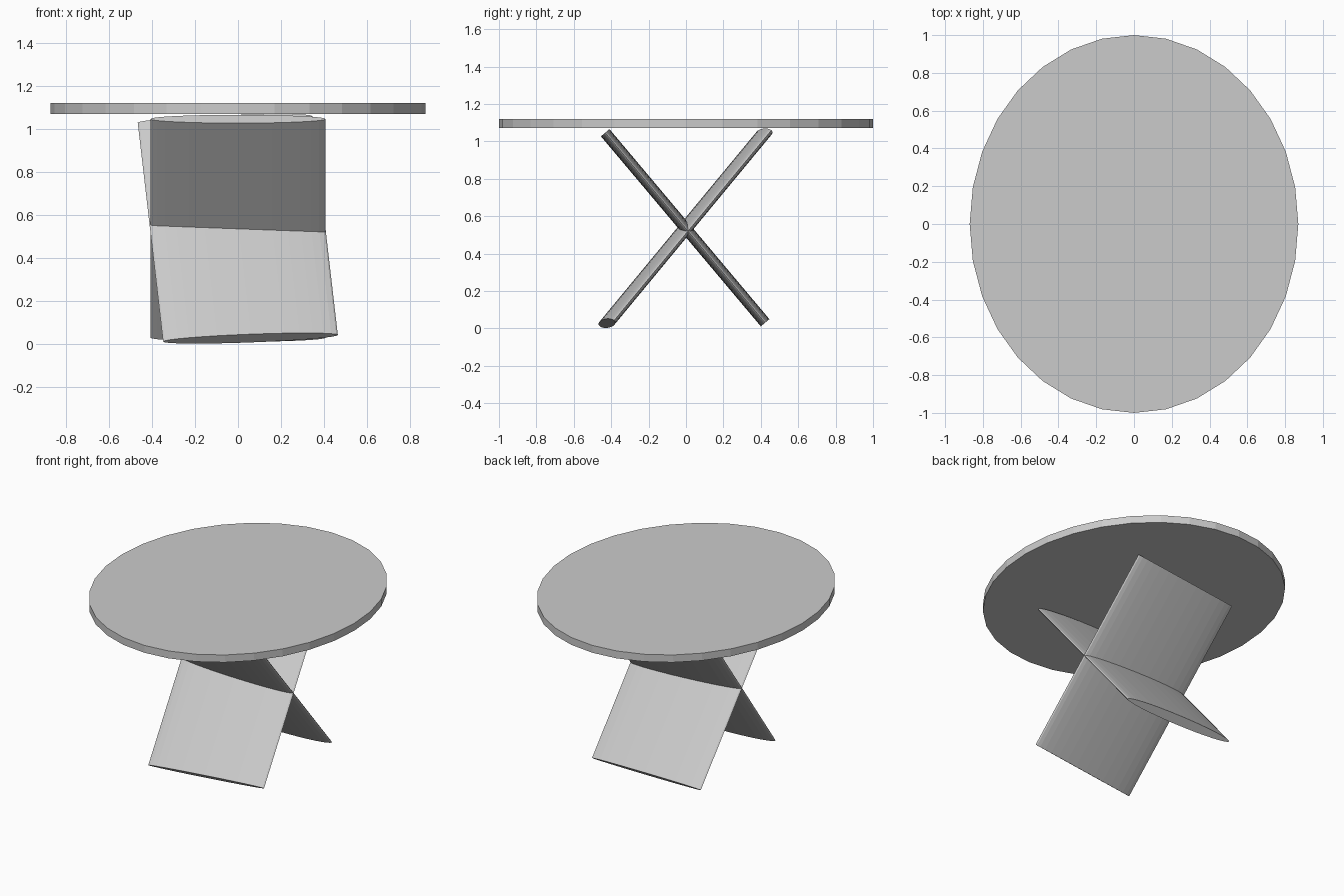
import bpy
from mathutils import Vector, Matrix

if "Cube" in bpy.data.objects:
    bpy.data.objects.remove(bpy.data.objects["Cube"])

SIDES = 32


def elliptic_cylinder(name, start, end, wide_dir, wide, thin):
    """Flattened cylinder running from start to end; wide_dir sets the broad axis."""
    start, end = Vector(start), Vector(end)
    axis = end - start
    z = axis.normalized()
    x = Vector(wide_dir)
    x = (x - z * x.dot(z)).normalized()
    y = z.cross(x)
    bpy.ops.mesh.primitive_cylinder_add(vertices=SIDES, radius=1, depth=1)
    ob = bpy.context.object
    ob.name = name
    rot = Matrix((x, y, z)).transposed().to_4x4()
    scale = Matrix.Diagonal((wide, thin, axis.length, 1))
    ob.data.transform(rot @ scale)
    ob.location = (start + end) / 2
    return ob


# Oval table top
elliptic_cylinder("table_top", (0, 0, 1.07), (0, 0, 1.12), (1, 0, 0), 0.87, 1.0)

# Crossed slab legs, one slightly twisted against the other
elliptic_cylinder("straight_leg", (0, 0.423, 0.03), (0, -0.432, 1.046),
                  (1, 0, 0), 0.407, 0.03)
elliptic_cylinder("twisted_leg", (0.058, -0.423, 0.027), (-0.06, 0.418, 1.044),
                  (0.815, 0.077, 0.031), 0.408, 0.03)
